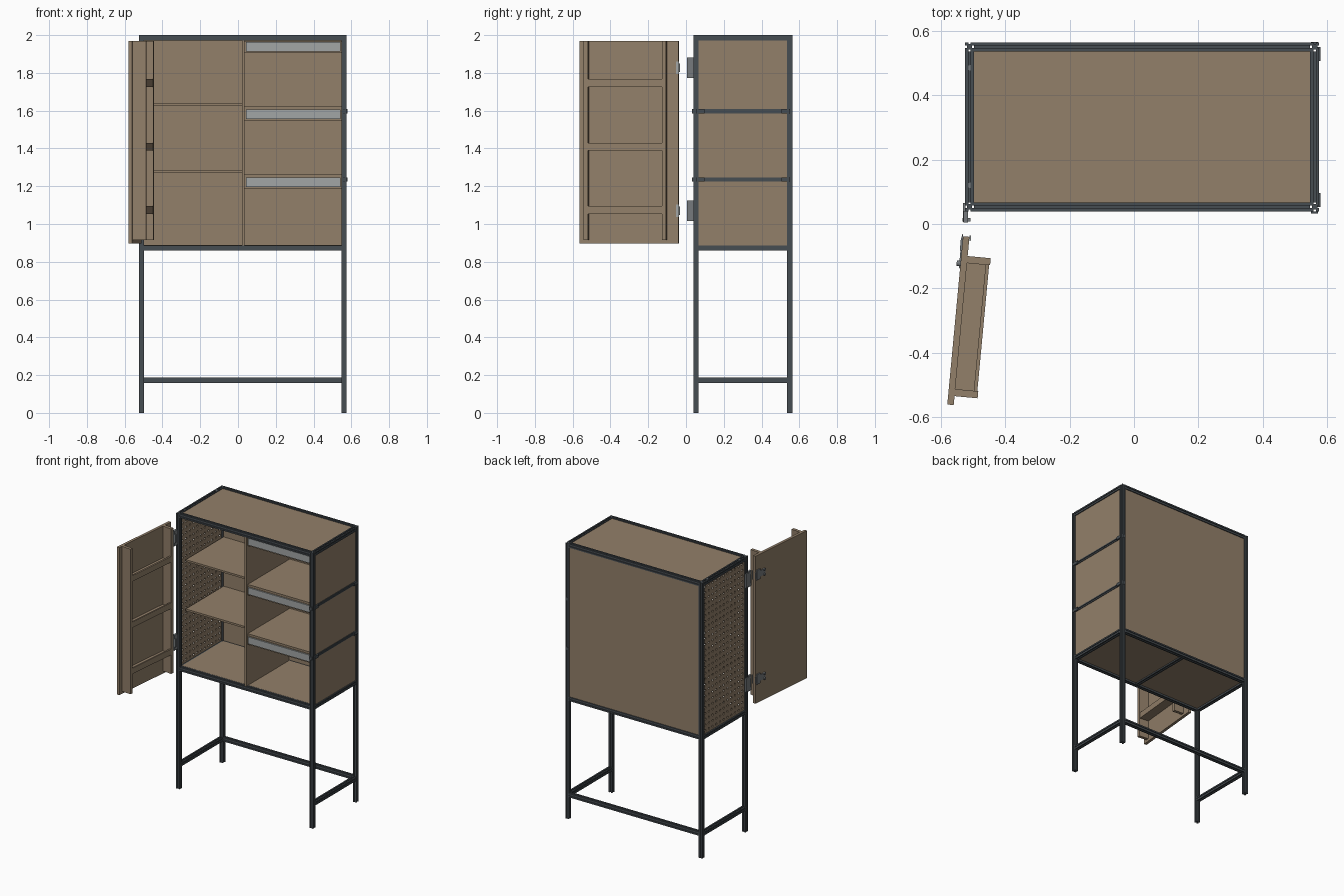
import bpy, bmesh, math
from mathutils import Matrix, Vector

if "Cube" in bpy.data.objects:
    bpy.data.objects.remove(bpy.data.objects["Cube"])


def material(name, rgb):
    m = bpy.data.materials.new(name)
    m.diffuse_color = (*rgb, 1)
    m.use_nodes = True
    m.node_tree.nodes["Principled BSDF"].inputs["Base Color"].default_value = m.diffuse_color
    return m


WOOD = material("brown_wood", (0.29, 0.215, 0.143))
METAL = material("dark_aluminium", (0.062, 0.074, 0.084))
PLATE = material("pale_grey", (0.36, 0.38, 0.38))
HINGE = material("hinge_grey", (0.18, 0.195, 0.205))


def finish(name, bm, mat, matrix=None):
    bmesh.ops.recalc_face_normals(bm, faces=bm.faces[:])
    me = bpy.data.meshes.new(name)
    bm.to_mesh(me)
    bm.free()
    me.materials.append(mat)
    ob = bpy.data.objects.new(name, me)
    bpy.context.collection.objects.link(ob)
    if matrix:
        ob.matrix_world = matrix
    return ob


def box(name, x, y, z, mat, matrix=None):
    """Box from (min, max) pairs."""
    bm = bmesh.new()
    size = Matrix.Diagonal((x[1] - x[0], y[1] - y[0], z[1] - z[0], 1))
    mid = Matrix.Translation((sum(x) / 2, sum(y) / 2, sum(z) / 2))
    bmesh.ops.create_cube(bm, size=1, matrix=mid @ size)
    return finish(name, bm, mat, matrix)


def cylinder(name, loc, r, depth, mat, matrix=None, axis='Z'):
    bm = bmesh.new()
    rot = Matrix.Rotation(math.pi / 2, 4, 'Y') if axis == 'X' else Matrix()
    bmesh.ops.create_cone(bm, cap_ends=True, segments=12, radius1=r, radius2=r,
                          depth=depth, matrix=Matrix.Translation(loc) @ rot)
    return finish(name, bm, mat, matrix)


H = 0.014  # half width of a frame bar


def bar(name, a, b, h=H):
    """Slotted square bar swept from a to b."""
    a, b = Vector(a), Vector(b)
    d = (b - a).normalized()
    up = Vector((0, 1, 0)) if abs(d.z) > 0.5 else Vector((0, 0, 1))
    side = d.cross(up)
    s, deep = h * 0.27, h * 0.6
    quarter = [(h, -h), (h, -s), (deep, -s), (deep, s), (h, s)]
    bm = bmesh.new()
    ring = []
    for k in range(4):
        for px, py in quarter:
            for _ in range(k):
                px, py = -py, px
            ring.append(bm.verts.new(a + side * px + up * py))
    face = bm.faces.new(ring)
    ext = bmesh.ops.extrude_face_region(bm, geom=[face], use_keep_orig=True)
    bmesh.ops.translate(bm, vec=b - a,
                        verts=[v for v in ext["geom"] if isinstance(v, bmesh.types.BMVert)])
    return finish(name, bm, METAL)


# Frame: posts and rails
XL, XR, YF, YB = -0.511, 0.561, 0.053, 0.550
for xn, x in (("left", XL), ("right", XR)):
    for yn, y in (("front", YF), ("back", YB)):
        bar(f"{yn}_{xn}_post", (x, y, 0), (x, y, 2))
for zn, z in (("top", 1.986), ("middle", 0.873), ("low", 0.173)):
    for xn, x in (("left", XL), ("right", XR)):
        bar(f"{zn}_{xn}_rail", (x, YF + H, z), (x, YB - H, z))
    bar(f"{zn}_back_rail", (XL + H, YB, z), (XR - H, YB, z))
    if zn != "low":
        bar(f"{zn}_front_rail", (XL + H, YF, z), (XR - H, YF, z))
bar("floor_support", (0.028, YF + H, 0.873), (0.028, YB - H, 0.873))

# Rails between the right side panels, with end plates
for z in (1.597, 1.236):
    bar("right_side_rail", (XR, YF + H, z), (XR, YB - H, z), 0.011)
    for y in (0.075, 0.528):
        box("rail_end_plate", (0.57, 0.580), (y - 0.022, y + 0.022), (z - 0.011, z + 0.011), METAL)
    for y in (0.037, 0.563):
        box("rail_end_cap", (XR - 0.011, XR + 0.011), (y - 0.005, y + 0.002), (z - 0.011, z + 0.011), METAL)

# Wood panels set in the frame
X0, X1, Y0, Y1 = XL + H, XR - H, YF + H, YB - H
box("top_panel", (X0, X1), (Y0, Y1), (1.980, 1.994), WOOD)
box("floor_panel", (X0, X1), (Y0, Y1), (0.872, 0.888), WOOD)
box("back_panel", (X0, X1), (YB - 0.006, YB + 0.007), (0.887, 1.972), WOOD)
for z0, z1 in ((0.887, 1.225), (1.247, 1.586), (1.608, 1.972)):
    box("right_side_panel", (XR - 0.006, XR + 0.007), (Y0, Y1), (z0, z1), WOOD)

# Pegboard on the left side: grid of cells, each with an octagonal hole
bm = bmesh.new()
cols, rows = 11, 26
dy, dz = (Y1 - Y0) / cols, (1.972 - 0.887) / rows
for i in range(cols):
    for j in range(rows):
        cy, cz = Y0 + (i + .5) * dy, 0.887 + (j + .5) * dz
        outer, inner = [], []
        for k in range(8):
            c, s = math.cos(k * math.pi / 4), math.sin(k * math.pi / 4)
            m = max(abs(c), abs(s))
            outer.append(bm.verts.new((XL, cy + c / m * dy / 2, cz + s / m * dz / 2)))
            inner.append(bm.verts.new((XL, cy + c * 0.0085, cz + s * 0.0085)))
        for k in range(8):
            n = (k + 1) % 8
            bm.faces.new((outer[k], outer[n], inner[n], inner[k]))
bmesh.ops.remove_doubles(bm, verts=bm.verts[:], dist=0.0001)
pegboard = finish("pegboard", bm, WOOD)
mod = pegboard.modifiers.new("thickness", 'SOLIDIFY')
mod.thickness, mod.offset = 0.008, 0

# Interior: divider, shelves and grey front strips
box("divider", (0.020, 0.035), (0.045, Y1), (0.887, 1.975), WOOD)
for z in (1.634, 1.276):
    box("left_shelf", (X0, 0.020), (0.11, YB - 0.006), (z - 0.007, z + 0.007), WOOD)
for z in (1.615, 1.257):
    box("right_shelf", (0.035, X1), (0.062, YB - 0.006), (z - 0.007, z + 0.007), WOOD)
for z in (1.966, 1.608, 1.249):
    box("strip_backing", (0.035, X1), (0.060, 0.072), (z - 0.062, z), WOOD)
    box("grey_strip", (0.042, X1 - 0.005), (0.052, 0.060), (z - 0.052, z - 0.003), PLATE)

# Open door, built in its own frame: x is thickness, -y runs away from the hinge
D = Matrix.Translation((-0.531, -0.038, 0)) @ Matrix.Rotation(math.radians(-5.35), 4, 'Z')
box("door_panel", (0, 0.020), (-0.525, 0), (0.897, 1.968), WOOD, D)
for name, y0, y1 in (("inner", -0.082, -0.060), ("outer", -0.497, -0.475)):
    box(f"door_{name}_upright", (0.020, 0.092), (y0, y1), (0.915, 1.968), WOOD, D)
for z in (1.725, 1.388, 1.052):
    box("door_shelf", (0.020, 0.080), (-0.475, -0.082), (z, z + 0.012), WOOD, D)
    box("door_shelf_lip", (0.078, 0.089), (-0.475, -0.082), (z, z + 0.042), WOOD, D)

# Hinges
for z in (1.827, 1.070):
    box("hinge_post_plate", (-0.531, -0.524), (0.006, 0.066), (z - 0.050, z + 0.050), HINGE)
    box("hinge_arm", (-0.530, -0.515), (0.004, 0.040), (z - 0.055, z + 0.055), HINGE)
    box("hinge_knuckle", (-0.533, -0.508), (0.008, 0.018), (z - 0.030, z + 0.030), HINGE)
    box("hinge_leaf", (-0.004, 0.0), (-0.100, 0.006), (z - 0.022, z + 0.022), HINGE, D)
    box("hinge_door_plate", (-0.006, 0.0), (-0.045, -0.008), (z - 0.037, z + 0.037), HINGE, D)
    box("hinge_inner_plate", (0.020, 0.025), (-0.012, 0.004), (z - 0.032, z + 0.032), PLATE, D)
    for dz in (-0.018, 0.018):
        cylinder("hinge_bolt", (-0.006, -0.085, z + dz), 0.009, 0.012, HINGE, D, 'X')

# Bolt heads on the top left rail
for y in (0.12, 0.485):
    cylinder("rail_bolt", (XL + 0.003, y, 1.996), 0.009, 0.006, HINGE)
